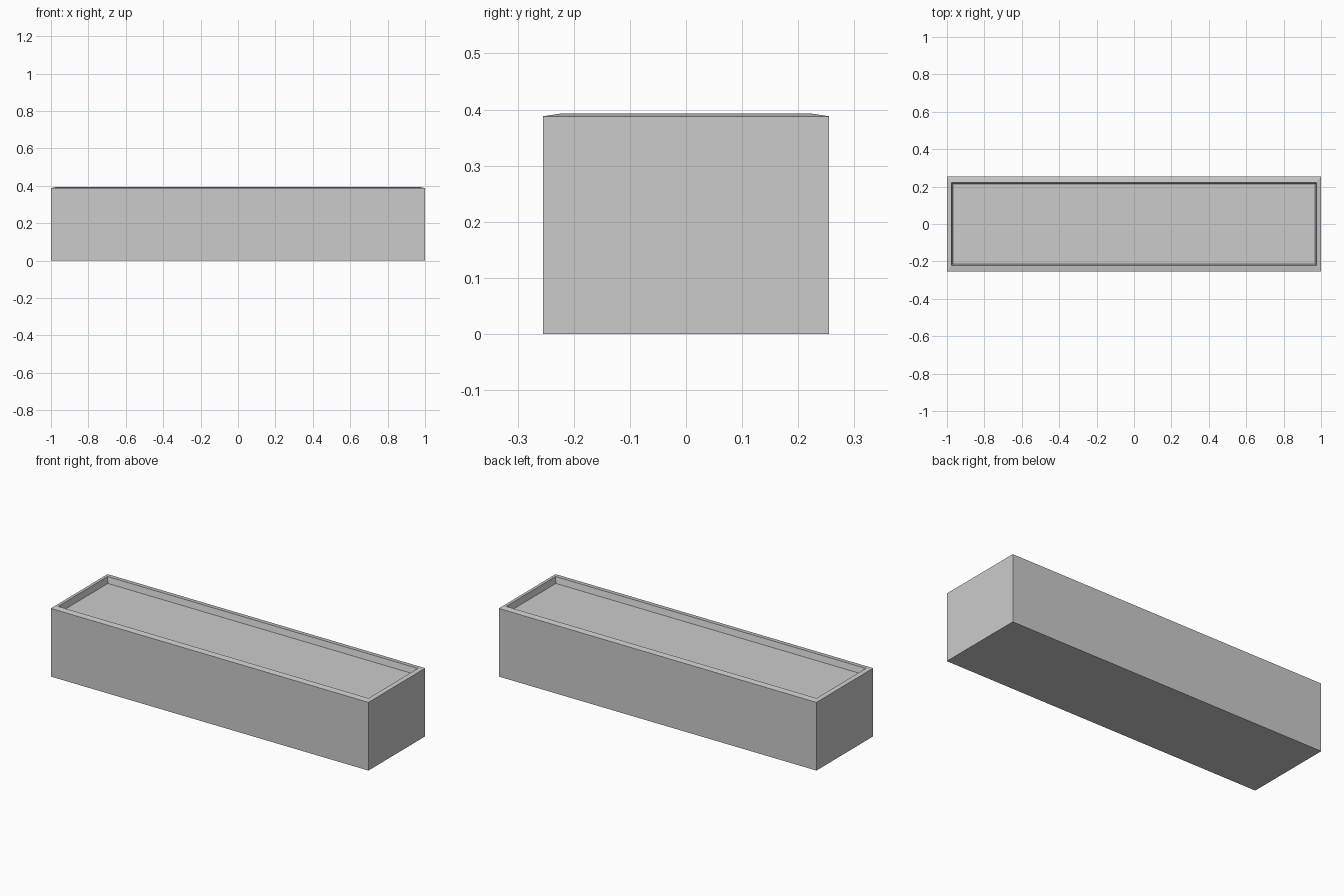
import bpy, bmesh

if "Cube" in bpy.data.objects:
    bpy.data.objects.remove(bpy.data.objects["Cube"])

bm = bmesh.new()

# Rectangular loops (half x, half y, z) running up the outside, over the rim and into the recess
profile = [
    (1.0, 0.255, 0.0),       # base
    (1.0, 0.255, 0.388),     # outer rim edge
    (0.977, 0.222, 0.393),   # raised inner rim edge
    (0.969, 0.214, 0.359),   # recess floor edge
]
loops = [[bm.verts.new((sx * x, sy * y, z))
          for sx, sy in ((-1, -1), (1, -1), (1, 1), (-1, 1))]
         for x, y, z in profile]

# Walls, sloped rim and tapered recess sides
for low, high in zip(loops, loops[1:]):
    for i in range(4):
        j = (i + 1) % 4
        bm.faces.new((low[i], low[j], high[j], high[i]))

# Underside and recess floor
bm.faces.new(loops[0][::-1])
bm.faces.new(loops[-1])

mesh = bpy.data.meshes.new("planter_box")
bm.to_mesh(mesh)
bm.free()
bpy.context.collection.objects.link(bpy.data.objects.new("planter_box", mesh))
